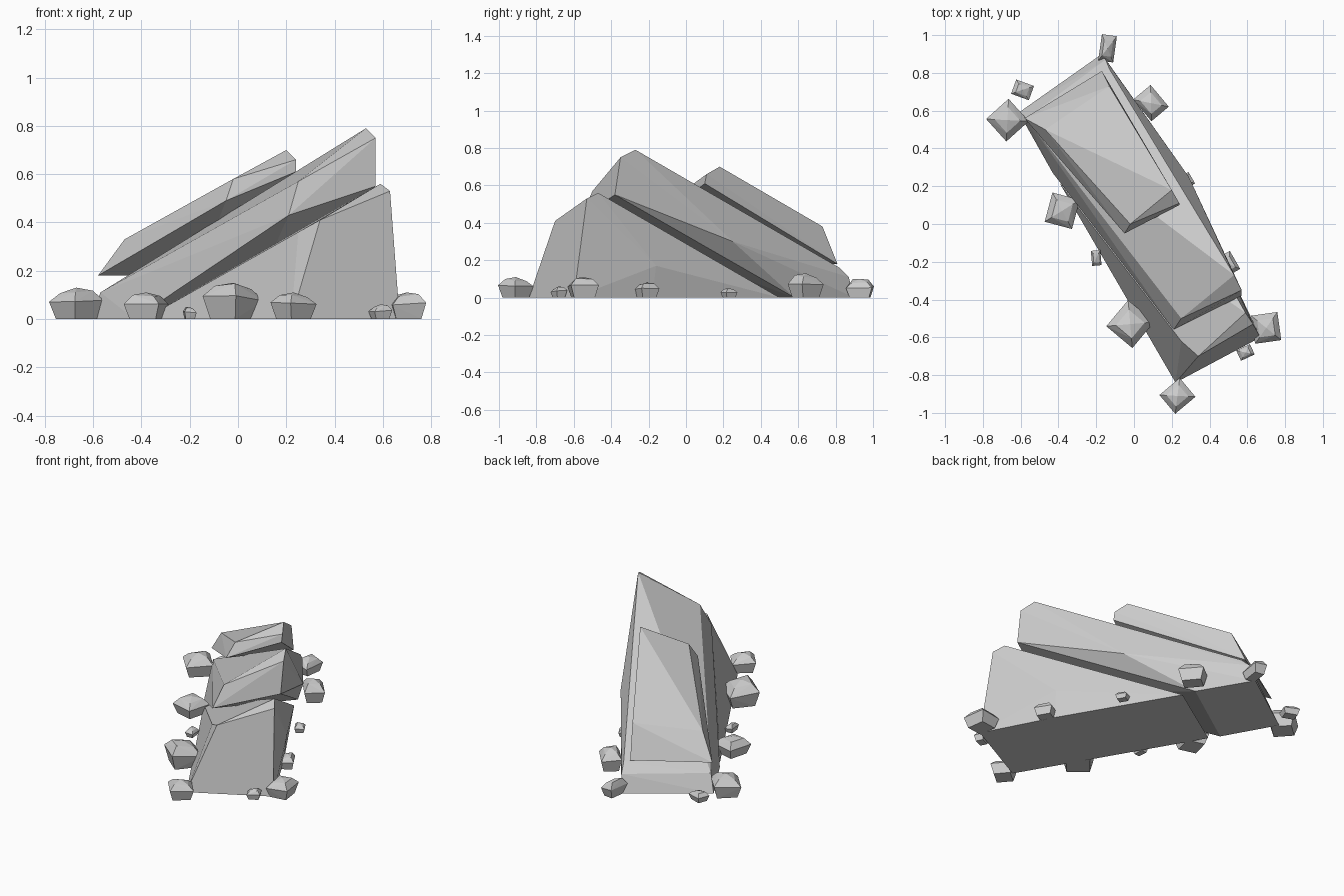
import bpy, bmesh, math, random
from mathutils import Vector, Matrix

random.seed(4)


def hull(name, points):
    """Faceted convex stone through a handful of corner points."""
    bm = bmesh.new()
    for p in points:
        bm.verts.new(p)
    res = bmesh.ops.convex_hull(bm, input=bm.verts)
    loose = {e for e in res["geom_interior"] + res["geom_unused"]
             if isinstance(e, bmesh.types.BMVert)}
    bmesh.ops.delete(bm, geom=list(loose), context='VERTS')
    bmesh.ops.dissolve_limit(bm, angle_limit=math.radians(2),
                             verts=bm.verts, edges=bm.edges)
    bmesh.ops.recalc_face_normals(bm, faces=bm.faces)
    mesh = bpy.data.meshes.new(name)
    bm.to_mesh(mesh)
    bm.free()
    obj = bpy.data.objects.new(name, mesh)
    bpy.context.collection.objects.link(obj)
    return obj


# Three tilted rock slabs, dipping toward the back left
hull("lower_slab", [
    (0.59, -0.47, 0.56), (0.63, -0.53, 0.53), (0.34, -0.70, 0.41),
    (0.25, -0.62, 0.36), (0.22, -0.84, 0), (0.67, -0.60, 0),
    (0.46, -0.16, 0.17), (0.45, -0.18, 0), (0.05, 0.50, 0), (-0.39, 0.21, 0)])
hull("middle_slab", [
    (0.53, -0.27, 0.79), (0.57, -0.35, 0.75), (0.25, -0.50, 0.57),
    (0.57, -0.38, 0.55), (0.21, -0.56, 0.43), (0.29, 0.25, 0.30),
    (-0.13, 0.82, 0.16), (-0.15, 0.87, 0.11), (-0.17, 0.90, 0),
    (-0.57, 0.56, 0.11), (-0.61, 0.59, 0), (0.02, 0.58, 0), (-0.43, 0.27, 0)])
hull("upper_slab", [
    (0.20, 0.18, 0.70), (0.24, 0.11, 0.66), (0.24, 0.10, 0.61),
    (-0.02, 0.00, 0.58), (-0.05, -0.05, 0.49), (-0.13, 0.73, 0.38),
    (-0.17, 0.81, 0.18), (-0.47, 0.50, 0.33), (-0.58, 0.56, 0.18)])


# Loose rubble around the foot: x, y, width, depth, height, turn in degrees
RUBBLE = [
    (0.23, -0.91, 0.14, 0.13, 0.11, 40), (-0.02, -0.53, 0.18, 0.18, 0.15, 50),
    (0.70, -0.55, 0.14, 0.15, 0.11, 8), (0.59, -0.68, 0.08, 0.06, 0.06, 25),
    (-0.38, 0.07, 0.15, 0.16, 0.11, -15), (-0.20, -0.18, 0.05, 0.08, 0.05, 5),
    (-0.67, 0.55, 0.16, 0.16, 0.13, 42), (-0.59, 0.71, 0.10, 0.08, 0.06, -20),
    (-0.14, 0.93, 0.08, 0.14, 0.10, -8), (0.09, 0.64, 0.12, 0.15, 0.13, 40),
    (0.28, 0.23, 0.06, 0.07, 0.05, 30), (0.50, -0.21, 0.08, 0.11, 0.08, 30)]
for i, (x, y, w, d, h, turn) in enumerate(RUBBLE):
    rot = Matrix.Rotation(math.radians(turn), 3, 'Z')
    lean = random.uniform(-0.12, 0.12)
    pts = []
    for scale, level in ((0.75, 0), (1.0, 0.6), (0.6, 0.92)):
        for sx, sy in ((-1, -1), (1, -1), (1, 1), (-1, 1)):
            z = level * h * (1 + lean * sx) * (0.95 + random.uniform(-0.05, 0.05))
            pts.append(rot @ Vector((sx * w / 2 * scale, sy * d / 2 * scale, z))
                       + Vector((x, y, 0)))
    pts.append(Vector((x, y, h)))
    hull(f"rubble_{i + 1}", pts)
